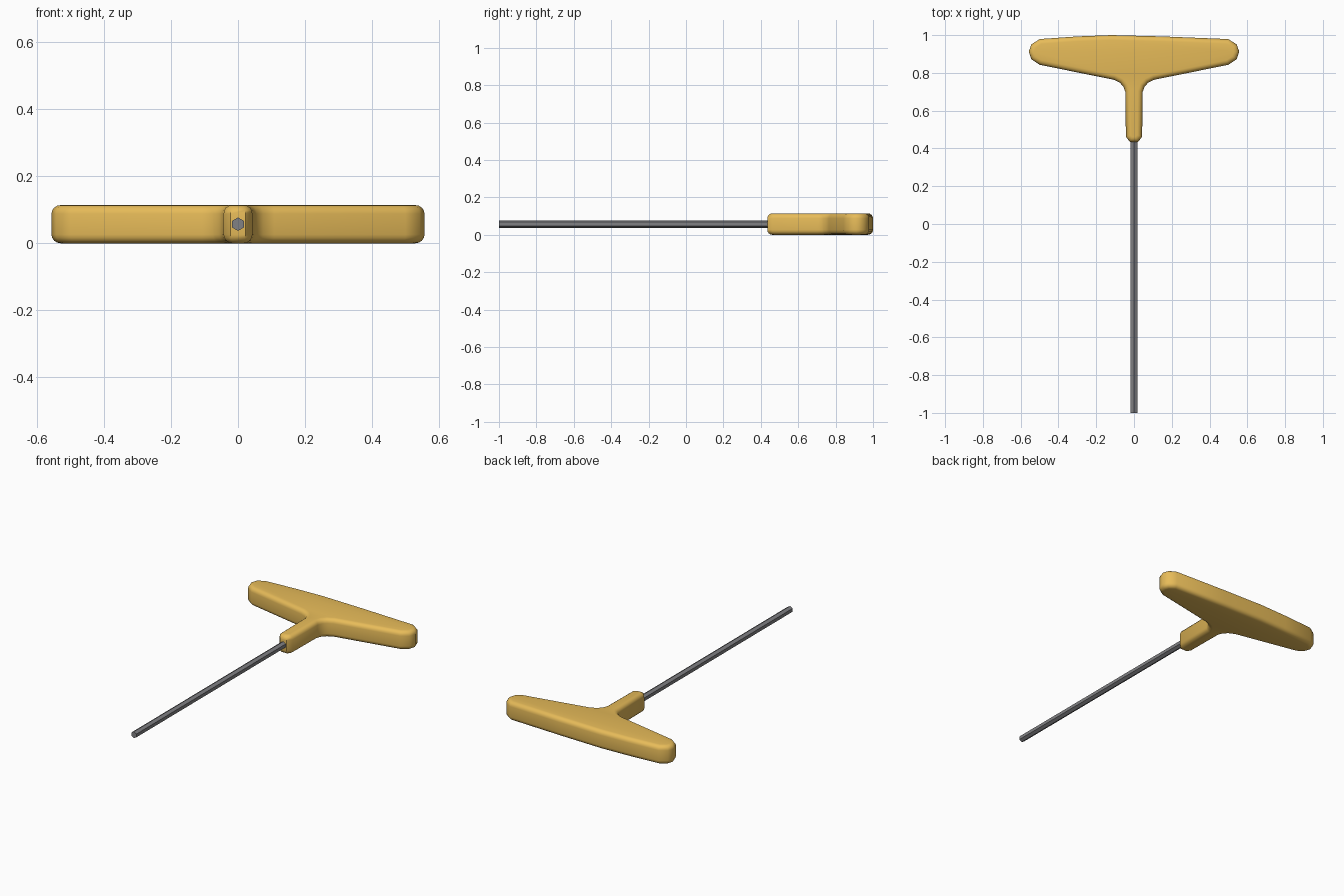
import bpy, bmesh, math

if "Cube" in bpy.data.objects:
    bpy.data.objects.remove(bpy.data.objects["Cube"])

THICK = 0.114


def material(name, color):
    m = bpy.data.materials.new(name)
    m.diffuse_color = color
    m.use_nodes = True
    m.node_tree.nodes["Principled BSDF"].inputs["Base Color"].default_value = m.diffuse_color
    return m


def finish(bm, name, mat, angle):
    bmesh.ops.recalc_face_normals(bm, faces=bm.faces[:])
    mesh = bpy.data.meshes.new(name)
    bm.to_mesh(mesh)
    bm.free()
    obj = bpy.data.objects.new(name, mesh)
    bpy.context.collection.objects.link(obj)
    mesh.materials.append(mat)
    bpy.ops.object.select_all(action='DESELECT')
    obj.select_set(True)
    bpy.context.view_layer.objects.active = obj
    bpy.ops.object.shade_smooth_by_angle(angle=math.radians(angle))
    return obj


# T handle: half outline from stem tip to grip end, mirrored, with a crowned top
half = [(0.022, 0.435), (0.043, 0.462), (0.046, 0.70), (0.056, 0.727),
        (0.075, 0.748), (0.108, 0.764), (0.50, 0.843), (0.543, 0.872),
        (0.557, 0.913), (0.544, 0.950), (0.50, 0.979)]
crown = [(0.15, 0.993), (-0.12, 1.0), (-0.30, 0.993)]
outline = half + crown + [(-x, y) for x, y in reversed(half)]

bm = bmesh.new()
base = bm.faces.new([bm.verts.new((x, y, 0)) for x, y in outline])
ext = bmesh.ops.extrude_face_region(bm, geom=[base], use_keep_orig=True)
bmesh.ops.translate(bm, vec=(0, 0, THICK),
                    verts=[v for v in ext['geom'] if isinstance(v, bmesh.types.BMVert)])
rims = [e for e in bm.edges if abs(e.verts[0].co.z - e.verts[1].co.z) < 1e-5]
bmesh.ops.bevel(bm, geom=rims, offset=0.026, segments=4, profile=0.5,
                affect='EDGES', clamp_overlap=False)
finish(bm, "handle", material("amber_plastic", (0.80, 0.50, 0.10, 1)), 50)

# Hexagonal steel shaft along y, points up and down
bm = bmesh.new()
ring = [bm.verts.new((0.02 * math.sin(i * math.pi / 3), -1,
                      THICK / 2 + 0.02 * math.cos(i * math.pi / 3))) for i in range(6)]
tip = bm.faces.new(ring)
ext = bmesh.ops.extrude_face_region(bm, geom=[tip], use_keep_orig=True)
bmesh.ops.translate(bm, vec=(0, 1.5, 0),
                    verts=[v for v in ext['geom'] if isinstance(v, bmesh.types.BMVert)])
finish(bm, "hex_shaft", material("dark_steel", (0.22, 0.22, 0.23, 1)), 30)
